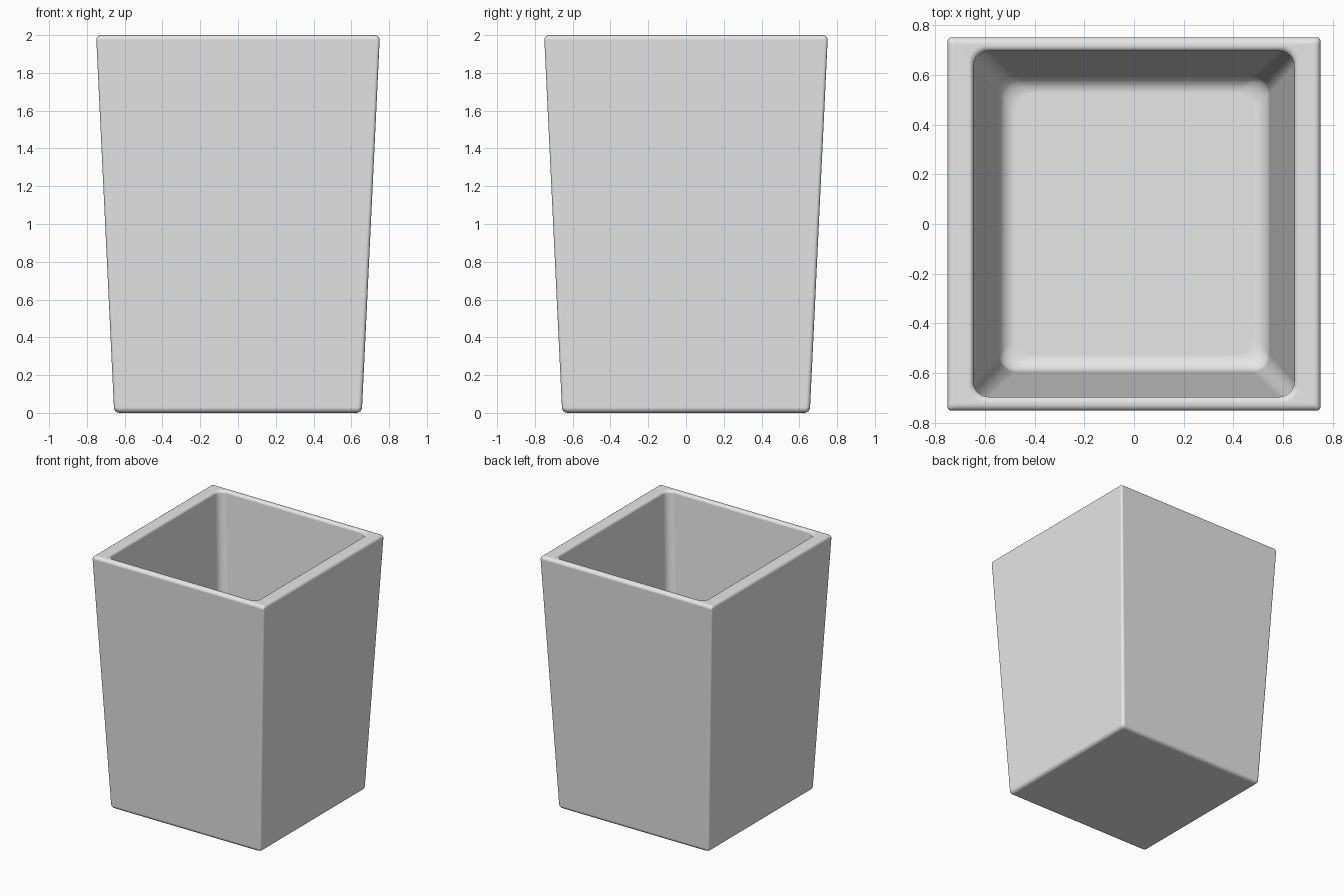
import bpy, bmesh, math

cube = bpy.data.objects.get("Cube")
if cube:
    bpy.data.objects.remove(cube)

CORNER_STEPS = 6
ARC_STEPS = 4


def ring(bm, hx, hy, z, r):
    """Rounded rectangle of half sizes hx, hy at height z."""
    verts = []
    for i, (sx, sy) in enumerate([(1, 1), (-1, 1), (-1, -1), (1, -1)]):
        for k in range(CORNER_STEPS + 1):
            a = math.pi / 2 * (i + k / CORNER_STEPS)
            verts.append(bm.verts.new((sx * (hx - r) + r * math.cos(a),
                                       sy * (hy - r) + r * math.sin(a), z)))
    return verts


def fillet(radius, start, end):
    """Offsets along a quarter arc between two angles in degrees."""
    for k in range(ARC_STEPS + 1):
        a = math.radians(start + (end - start) * k / ARC_STEPS)
        yield radius * math.cos(a), radius * math.sin(a)


# Rings run up the outside, over the rim and down the inside
rings = []
for dx, dz in fillet(0.03, -90, 0):            # rounded foot
    w = 0.627 + dx
    rings.append((w, w, 0.03 + dz, 0.022))
for dx, dz in fillet(0.025, 0, 90):            # outer rim edge
    w = 0.725 + dx
    rings.append((w, w, 1.975 + dz, 0.015))
for dx, dz in fillet(0.02, 90, 180):           # inner rim edge
    rings.append((0.665 + dx, 0.715 + dx, 1.98 + dz, 0.06))
for dx, dz in fillet(0.07, 0, -90):            # rounded floor edge
    rings.append((0.475 + dx, 0.525 + dx, 0.19 + dz, 0.07))

bm = bmesh.new()
loops = [ring(bm, *args) for args in rings]
for low, high in zip(loops, loops[1:]):
    n = len(low)
    for i in range(n):
        j = (i + 1) % n
        bm.faces.new((low[i], low[j], high[j], high[i]))
bm.faces.new(list(reversed(loops[0])))         # underside
bm.faces.new(loops[-1])                        # inner floor
bmesh.ops.recalc_face_normals(bm, faces=bm.faces)

mesh = bpy.data.meshes.new("square_planter")
bm.to_mesh(mesh)
bm.free()
planter = bpy.data.objects.new("square_planter", mesh)
bpy.context.collection.objects.link(planter)

# Plain grey finish
grey = bpy.data.materials.new("light_grey")
grey.use_nodes = True
colour = (0.8, 0.8, 0.8, 1)
grey.diffuse_color = colour
grey.node_tree.nodes["Principled BSDF"].inputs["Base Color"].default_value = colour
mesh.materials.append(grey)

# Smooth edges with flat-looking walls
mesh.shade_smooth()
planter.modifiers.new("flat_walls", "WEIGHTED_NORMAL").weight = 100
